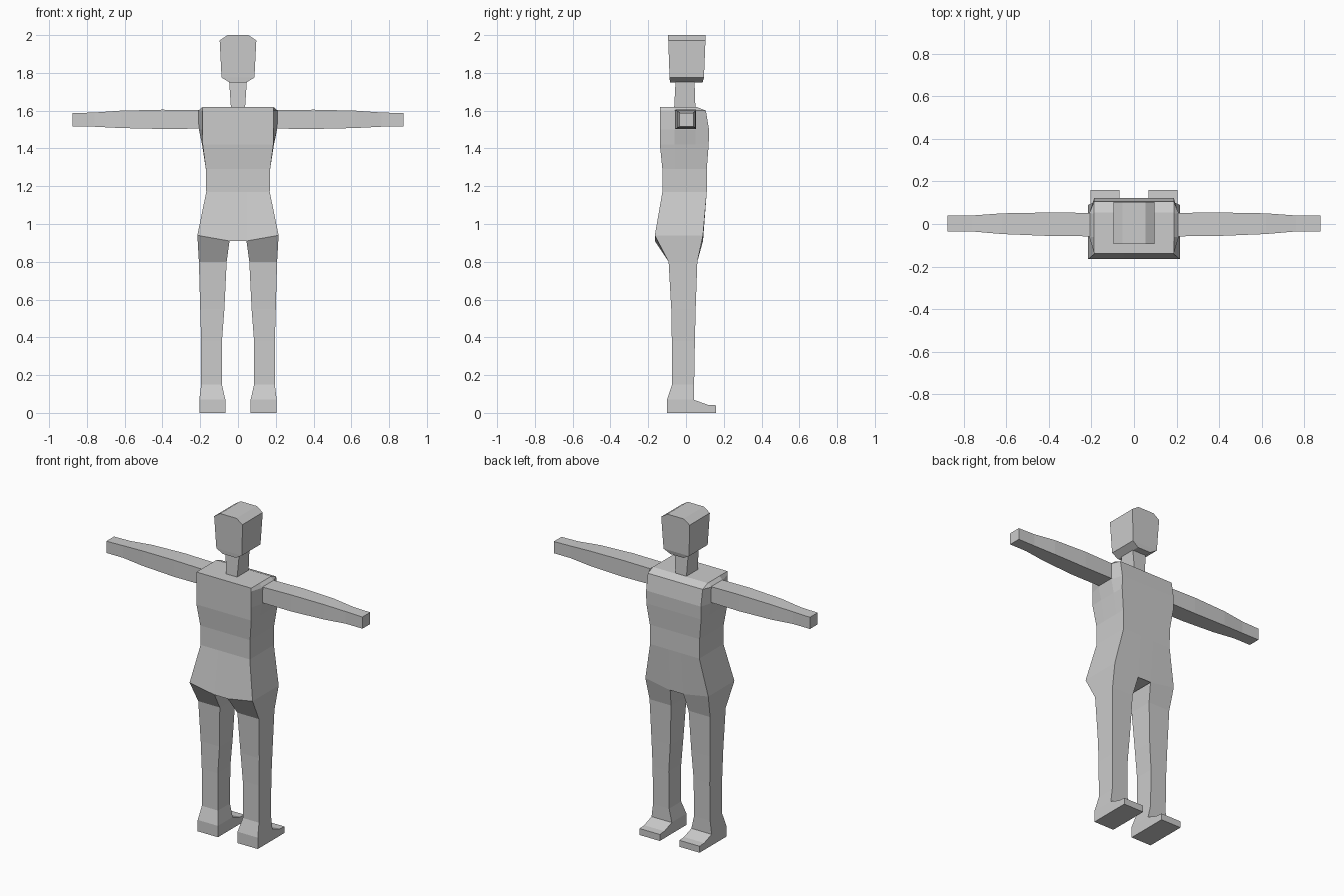
import bpy
import bmesh

cube = bpy.data.objects.get("Cube")
if cube:
    bpy.data.objects.remove(cube, do_unlink=True)

clay = bpy.data.materials.new("plain_grey")
clay.use_nodes = True
GREY = (0.6, 0.6, 0.6, 1)
clay.diffuse_color = GREY
clay.node_tree.nodes["Principled BSDF"].inputs["Base Color"].default_value = GREY


def loft(name, rings, cap_start=True, cap_end=True, side=1):
    """Join matching rings of points into a flat-shaded tube; side=-1 mirrors it."""
    bm = bmesh.new()
    loops = [[bm.verts.new((side * x, y, z)) for x, y, z in ring] for ring in rings]
    n = len(loops[0])
    for a, b in zip(loops, loops[1:]):
        for i in range(n):
            j = (i + 1) % n
            bm.faces.new((a[i], a[j], b[j], b[i]))
    if cap_start:
        bm.faces.new(loops[0])
    if cap_end:
        bm.faces.new(loops[-1])
    bmesh.ops.recalc_face_normals(bm, faces=bm.faces)
    mesh = bpy.data.meshes.new(name)
    bm.to_mesh(mesh)
    bm.free()
    mesh.materials.append(clay)
    obj = bpy.data.objects.new(name, mesh)
    bpy.context.collection.objects.link(obj)
    return obj


def level(z, x0, x1, y0, y1):
    """Horizontal rectangle."""
    return [(x0, y0, z), (x1, y0, z), (x1, y1, z), (x0, y1, z)]


CROTCH = 0.045   # half gap between the legs


def torso_ring(z, corner, side, y0, y1, dip=0):
    half = [(CROTCH, y0, z - dip), (corner, y0, z), (side, -0.06, z),
            (side, 0.05, z), (corner, y1, z), (CROTCH, y1, z - dip)]
    return half + [(-x, y, h) for x, y, h in reversed(half)]


# Torso, from hips to shoulders, with bulges where the arms join
loft("torso", [
    torso_ring(0.94, 0.215, 0.215, -0.165, 0.09, dip=0.03),
    torso_ring(1.17, 0.168, 0.168, -0.125, 0.11),
    torso_ring(1.29, 0.17, 0.17, -0.125, 0.11),
    torso_ring(1.42, 0.187, 0.19, -0.138, 0.12),
    torso_ring(1.50, 0.187, 0.207, -0.138, 0.122),
    torso_ring(1.60, 0.187, 0.21, -0.138, 0.105),
    torso_ring(1.62, 0.187, 0.187, -0.138, 0.055),
])

# Neck and head
loft("neck", [level(1.61, -0.037, 0.037, -0.063, 0.05),
              level(1.76, -0.047, 0.047, -0.055, 0.045)])
loft("head", [level(1.75, -0.045, 0.045, -0.085, 0.088),
              level(1.775, -0.087, 0.087, -0.087, 0.095),
              level(1.972, -0.097, 0.097, -0.094, 0.103),
              level(2.0, -0.055, 0.055, -0.095, 0.104)])

# Arms: x, y range, z range
ARM = [(0.19, -0.058, 0.052, 1.505, 1.602),
       (0.40, -0.056, 0.054, 1.503, 1.605),
       (0.62, -0.047, 0.05, 1.508, 1.60),
       (0.76, -0.035, 0.04, 1.515, 1.59),
       (0.875, -0.035, 0.04, 1.515, 1.587)]

# Legs: z, inner x, outer x, back y, front y
LEG = [(0.80, 0.06, 0.207, -0.092, 0.06),
       (0.55, 0.072, 0.2, -0.078, 0.051),
       (0.38, 0.085, 0.195, -0.075, 0.047),
       (0.15, 0.085, 0.195, -0.074, 0.043),
       (0.07, 0.067, 0.205, -0.1, 0.043),
       (0.0, 0.067, 0.205, -0.1, 0.043)]
hip = [(CROTCH, -0.165, 0.91), (0.215, -0.165, 0.94),
       (0.215, 0.09, 0.94), (CROTCH, 0.09, 0.91)]

# Toe profile in y and z, swept across the foot width
TOE = [(0.04, 0), (0.04, 0.07), (0.115, 0.043), (0.16, 0.04), (0.16, 0)]

for label, side in (("left", 1), ("right", -1)):
    loft(label + "_arm",
         [[(x, y0, z0), (x, y1, z0), (x, y1, z1), (x, y0, z1)]
          for x, y0, y1, z0, z1 in ARM], side=side)
    loft(label + "_leg", [hip] + [level(*row) for row in LEG],
         cap_start=False, side=side)
    loft(label + "_toe", [[(x, y, z) for y, z in TOE] for x in (0.067, 0.205)],
         side=side)
